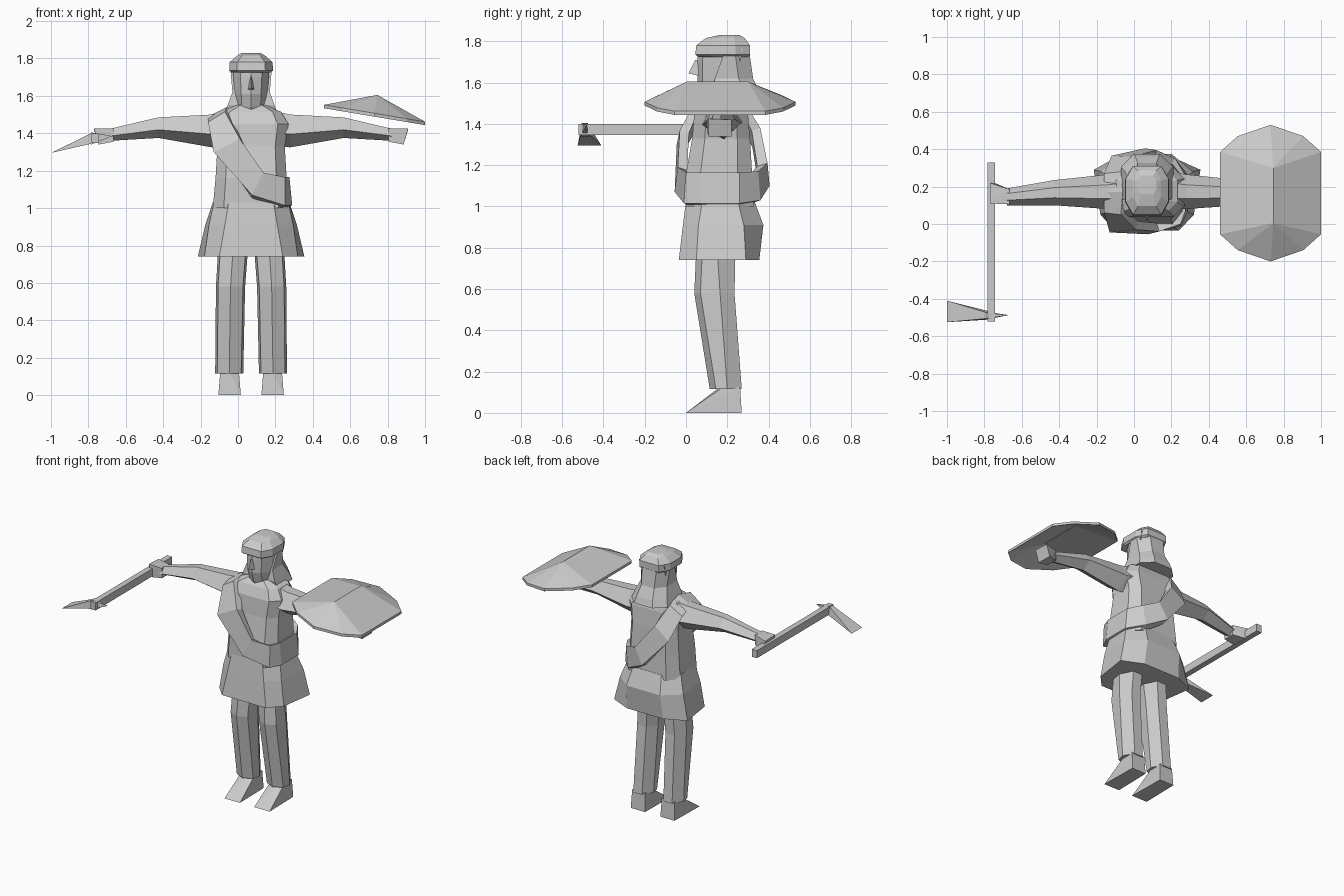
import bpy, bmesh

if "Cube" in bpy.data.objects:
    bpy.data.objects.remove(bpy.data.objects["Cube"])

CX = 0.07  # body centre line

grey = bpy.data.materials.new("plain grey")
grey.diffuse_color = (0.6, 0.6, 0.6, 1)
grey.use_nodes = True
grey.node_tree.nodes["Principled BSDF"].inputs["Base Color"].default_value = grey.diffuse_color


def finish(name, bm):
    bmesh.ops.recalc_face_normals(bm, faces=bm.faces[:])
    me = bpy.data.meshes.new(name)
    bm.to_mesh(me)
    bm.free()
    me.materials.append(grey)
    ob = bpy.data.objects.new(name, me)
    bpy.context.collection.objects.link(ob)
    return ob


def loft(name, rings, loop=False):
    """Skin equal-length rings; cap the ends or join them into a loop."""
    bm = bmesh.new()
    vs = [[bm.verts.new(p) for p in r] for r in rings]
    n = len(vs[0])
    pairs = list(zip(vs, vs[1:])) + ([(vs[-1], vs[0])] if loop else [])
    for a, b in pairs:
        for i in range(n):
            j = (i + 1) % n
            bm.faces.new((a[i], a[j], b[j], b[i]))
    if not loop:
        bm.faces.new(vs[0])
        bm.faces.new(vs[-1])
    return finish(name, bm)


def hull(name, pts):
    bm = bmesh.new()
    for p in pts:
        bm.verts.new(p)
    bmesh.ops.convex_hull(bm, input=bm.verts[:])
    return finish(name, bm)


def oct_ring(z, w, y0, y1, cut=0.3, cx=CX):
    """Chamfered rectangle at height z."""
    c, d = w * (1 - cut * 1.3), (y1 - y0) * cut
    half = [(c, y0), (w, y0 + d), (w, y1 - d), (c, y1)]
    return [(cx + x, y, z) for x, y in half] + [(cx - x, y, z) for x, y in half[::-1]]


# Torso
loft("torso", [oct_ring(z, w, a, b, 0.22) for z, w, a, b in [
    (1.00, .205, .00, .33), (1.16, .19, .00, .32), (1.33, .18, .03, .31),
    (1.45, .20, .04, .30), (1.515, .16, .07, .28), (1.55, .08, .10, .25)]])

# Flared tunic skirt, widest toward the back
skirt = []
for z, pts in [
    (1.03, [(.12, .00), (.20, .08), (.205, .25), (.11, .33)]),
    (0.91, [(.14, -.015), (.225, .06), (.245, .28), (.13, .375)]),
    (0.74, [(.17, -.035), (.25, .05), (.285, .29), (.14, .355)]),
]:
    skirt.append([(CX + x, y, z) for x, y in pts] + [(CX - x, y, z) for x, y in pts[::-1]])
loft("tunic_skirt", skirt)

# Sash looping from the right shoulder to the left hip: lower and upper edge
sash = []
for lo, hi in [
    ((-.16, .06, 1.46), (-.07, .05, 1.515)),
    ((-.13, -.045, 1.30), (.01, -.03, 1.37)),
    ((.075, -.055, 1.07), (.135, -.04, 1.19)),
    ((.25, -.01, 1.015), (.25, .00, 1.165)),
    ((.29, .07, 1.015), (.275, .07, 1.165)),
    ((.29, .26, 1.015), (.275, .26, 1.165)),
    ((.20, .36, 1.03), (.22, .35, 1.17)),
    ((.06, .405, 1.10), (.12, .395, 1.21)),
    ((-.12, .365, 1.30), (-.01, .36, 1.38)),
    ((-.16, .27, 1.45), (-.07, .28, 1.51)),
    ((-.16, .17, 1.49), (-.06, .17, 1.54)),
]:
    inner = [(CX + (x - CX) * .78, .17 + (y - .17) * .78, z - .015) for x, y, z in (hi, lo)]
    sash.append([lo, hi] + inner)
loft("sash", sash, loop=True)

# Head, tapering to the neck, with a ridged face
head = []
for z, w, front, back in [(1.48, .075, .10, .25), (1.54, .085, .075, .25),
                          (1.61, .088, .055, .25), (1.70, .095, .055, .26), (1.77, .10, .06, .28)]:
    head.append([(CX, front, z), (CX + w * .6, front + .025, z), (CX + w, front + .09, z),
                 (CX + w, back, z), (CX - w, back, z), (CX - w, front + .09, z),
                 (CX - w * .6, front + .025, z)])
loft("head", head)
hull("nose", [(CX, .045, 1.71), (CX, .012, 1.645), (CX - .02, .075, 1.63),
              (CX + .02, .075, 1.63), (CX, .09, 1.71)])

# Cap with a band
loft("cap", [oct_ring(z, w, a, b, 0.27) for z, w, a, b in [
    (1.725, .105, .06, .30), (1.735, .117, .045, .31), (1.78, .115, .05, .31),
    (1.815, .075, .095, .285), (1.83, .05, .16, .26)]])

# Hair falling behind the head and flaring at the shoulders
hair = []
for z, w, front, back in [(1.76, .112, .19, .305), (1.62, .10, .14, .325),
                          (1.55, .125, .13, .36), (1.505, .14, .14, .375)]:
    hair.append([(CX + w, front, z), (CX + w, back - .07, z), (CX + w * .5, back, z),
                 (CX - w * .5, back, z), (CX - w, back - .07, z), (CX - w, front, z)])
loft("hair", hair)

for side, s in (("right", -1), ("left", 1)):
    # Arm with its hand
    arm = []
    for dx, y0, y1, z0, z1 in [
        (.12, .08, .28, 1.33, 1.52), (.21, .08, .265, 1.325, 1.50),
        (.495, .10, .235, 1.375, 1.485), (.75, .10, .19, 1.36, 1.425),
    ]:
        dy, dz = y1 - y0, z1 - z0
        arm.append([(CX + s * dx, y0 + dy * u, z0 + dz * v) for u, v in
                    [(0, .4), (.3, 1), (.7, 1), (1, .45), (.55, 0)]])
    loft(side + "_arm", arm)
    hull(side + "_hand", [(CX + s * dx, y, z) for dx, y, z in [
        (.735, .105, 1.425), (.735, .185, 1.425), (.735, .105, 1.355), (.735, .185, 1.355),
        (.84, .11, 1.425), (.84, .22, 1.42), (.815, .11, 1.34), (.815, .22, 1.34)]])

    # Trouser leg, bent at the knee, with a front ridge
    leg = []
    for z, dx, w, y0, ym, y1 in [(.80, .095, .08, .05, .15, .24), (.58, .11, .078, .04, .165, .235),
                                 (.115, .117, .075, .115, .20, .27)]:
        x = CX + s * dx
        leg.append([(x, y0, z), (x + w * .85, y0 + .03, z), (x + w, ym, z), (x + w * .45, y1, z),
                    (x - w * .45, y1, z), (x - w, ym, z), (x - w * .85, y0 + .03, z)])
    loft(side + "_leg", leg)

    # Wedge shoe
    x = CX + s * .115
    hull(side + "_shoe", [(x - .06, .0, 0), (x + .06, .0, 0), (x - .055, .27, 0), (x + .055, .27, 0),
                          (x, .15, .115), (x - .05, .18, .125), (x + .05, .18, .125),
                          (x - .05, .262, .125), (x + .05, .262, .125)])

# Hand axe: shaft and wedge head
hull("axe_shaft", [(x, y, z) for x in (-.782, -.742) for y in (-.52, .33) for z in (1.347, 1.40)])
hull("axe_blade", [(-1, -.41, 1.295), (-1, -.525, 1.295), (-.785, -.475, 1.40), (-.785, -.505, 1.40),
                   (-.76, -.47, 1.35), (-.76, -.51, 1.35)])
hull("axe_pick", [(-.785, -.475, 1.405), (-.785, -.505, 1.405), (-.785, -.47, 1.34),
                  (-.785, -.51, 1.34), (-.67, -.487, 1.385)])

# Domed shield: tilted ten-sided rim with a ridge, hollow underneath
outline = [(.46, .385), (.555, .47), (.73, .53), (.905, .47), (1.0, .385),
           (1.0, -.055), (.905, -.14), (.73, -.2), (.555, -.14), (.46, -.055)]


def rim(drop):
    return [(x, y, 1.552 - (x - .46) * .167 - drop) for x, y in outline]


bm = bmesh.new()
shells = []
for drop, peak in ((0, 1.605), (.018, 1.58)):
    v = [bm.verts.new(p) for p in rim(drop)]
    back, front = bm.verts.new((.745, .30, peak)), bm.verts.new((.745, .005, peak))
    for i in range(4):
        bm.faces.new((v[i], v[i + 1], back))
        bm.faces.new((v[i + 5], v[i + 6], front))
    bm.faces.new((v[4], v[5], front, back))
    bm.faces.new((v[9], v[0], back, front))
    shells.append(v)
for i in range(10):
    j = (i + 1) % 10
    bm.faces.new((shells[0][i], shells[0][j], shells[1][j], shells[1][i]))
finish("shield", bm)
